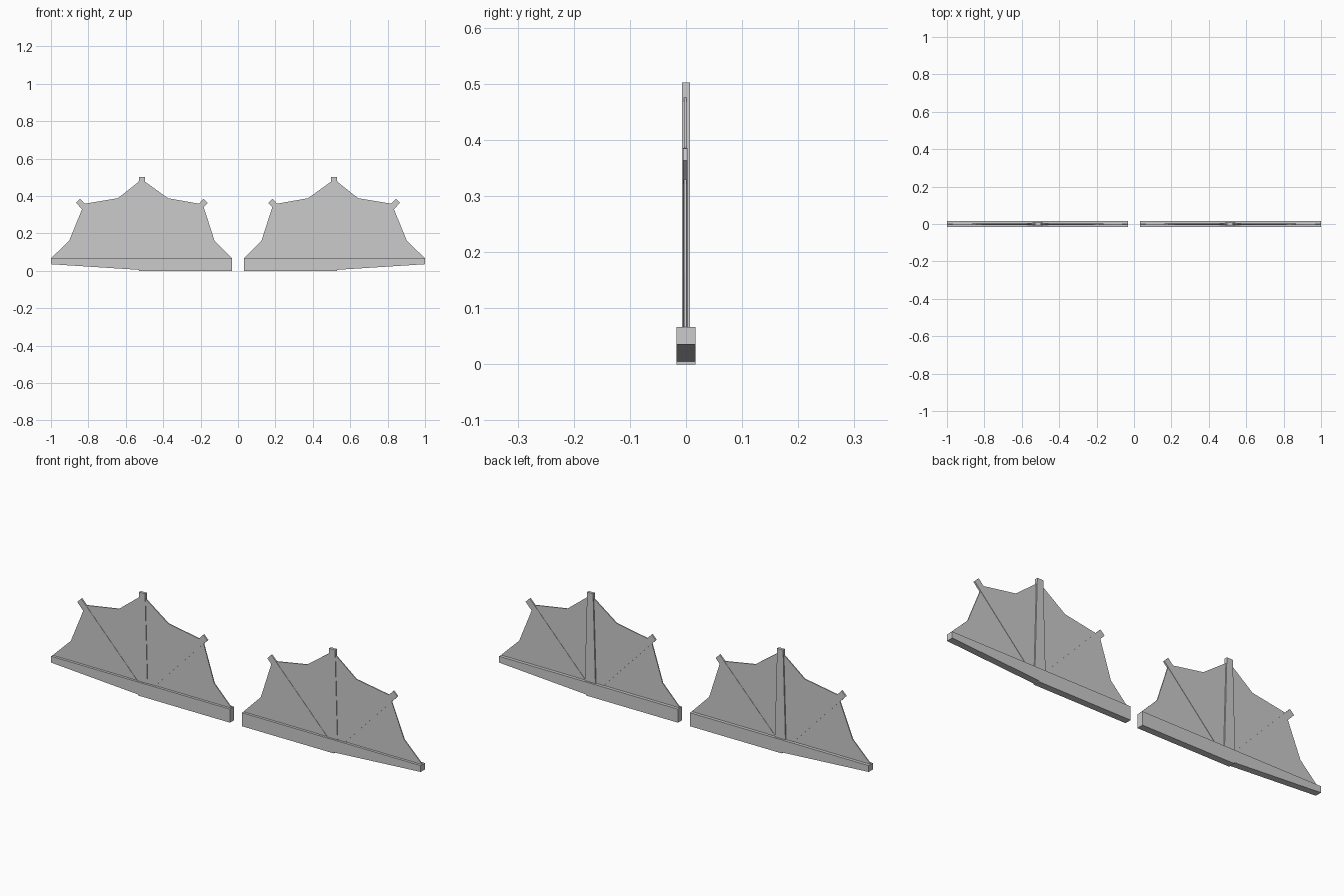
import bpy, bmesh

if "Cube" in bpy.data.objects:
    bpy.data.objects.remove(bpy.data.objects["Cube"])


def prism(name, outline, y0, y1, side):
    """Extrude an (x, z) outline from y0 to y1, mirrored when side is -1."""
    bm = bmesh.new()
    front = [bm.verts.new((side * x, y0, z)) for x, z in outline]
    face = bm.faces.new(front)
    ext = bmesh.ops.extrude_face_region(bm, geom=[face])
    moved = [g for g in ext["geom"] if isinstance(g, bmesh.types.BMVert)]
    bmesh.ops.translate(bm, verts=moved, vec=(0, y1 - y0, 0))
    bmesh.ops.recalc_face_normals(bm, faces=bm.faces[:])
    mesh = bpy.data.meshes.new(name)
    bm.to_mesh(mesh)
    bm.free()
    obj = bpy.data.objects.new(name, mesh)
    bpy.context.collection.objects.link(obj)
    return obj


MID = 0.514

for side, tag in ((1, "right"), (-1, "left")):
    # Base arm: straight inner half and tapering outer half
    prism(f"inner_arm_{tag}",
          [(0.032, 0), (0.53, 0), (0.53, 0.066), (0.032, 0.066)],
          -0.0165, 0.0165, side)
    prism(f"outer_arm_{tag}",
          [(0.53, 0.005), (1.0, 0.035), (1.0, 0.066), (0.53, 0.066)],
          -0.0165, 0.0165, side)

    # Thin scalloped web
    prism(f"web_{tag}",
          [(0.032, 0.06), (0.032, 0.066), (0.126, 0.162), (0.188, 0.355),
           (0.375, 0.388), (0.505, 0.482), (0.523, 0.482), (0.642, 0.388),
           (0.822, 0.358), (0.902, 0.162), (1.0, 0.066), (1.0, 0.06)],
          -0.004, 0.001, side)

    # Central rib, wider towards the base
    prism(f"central_rib_{tag}",
          [(MID - 0.029, 0.05), (MID + 0.029, 0.05),
           (MID + 0.016, 0.502), (MID - 0.016, 0.502)],
          -0.007, 0.007, side)

    # Diagonal ribs fanning out at 45 degrees
    for d, pos in ((-1, "inner"), (1, "outer")):
        prism(f"{pos}_rib_{tag}",
              [(MID + d * 0.020, 0.058), (MID + d * 0.042, 0.036),
               (MID + d * 0.352, 0.363), (MID + d * 0.330, 0.385)],
              -0.0055, 0.0025, side)
